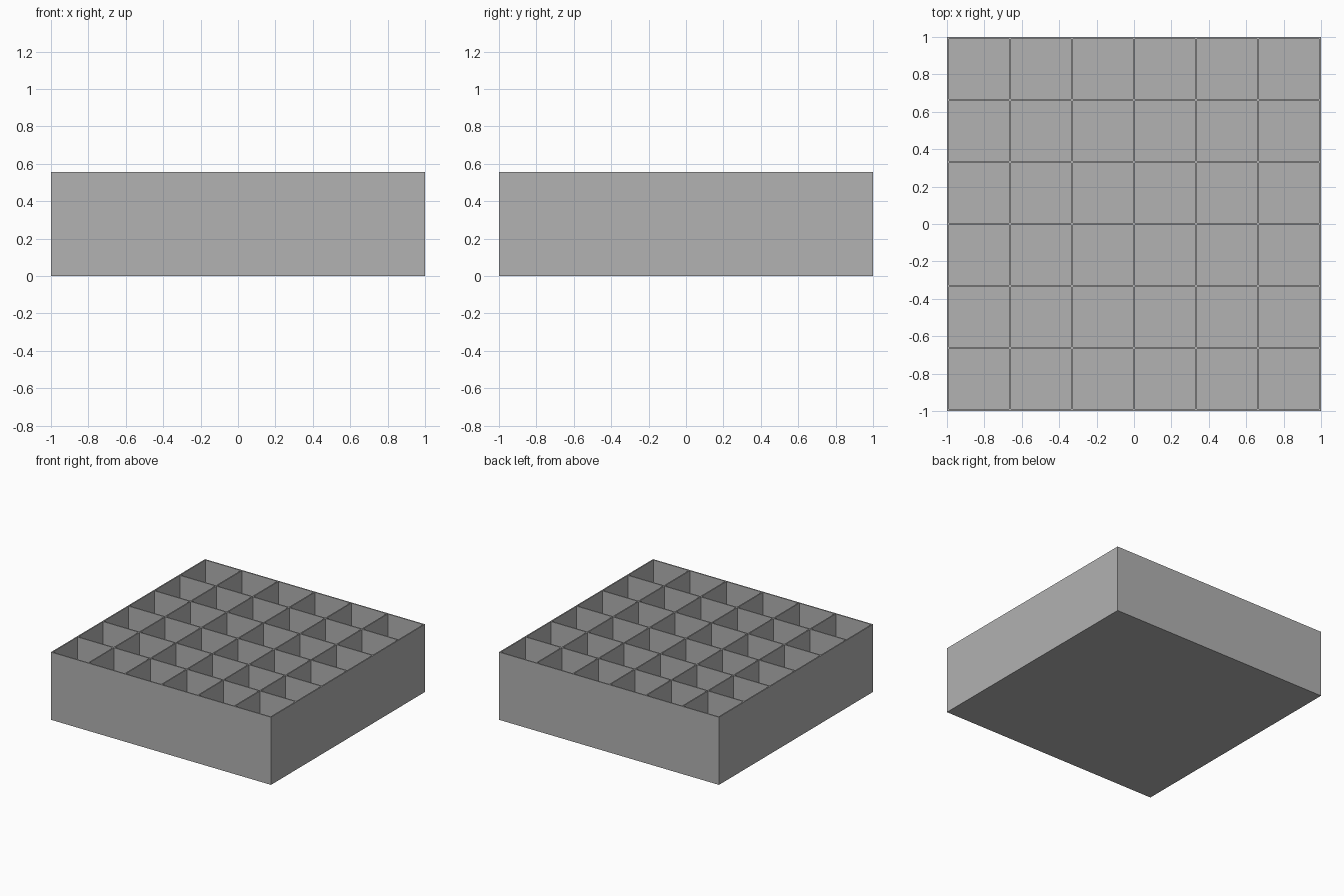
import bpy, bmesh

if "Cube" in bpy.data.objects:
    bpy.data.objects.remove(bpy.data.objects["Cube"])

N = 6            # compartments per side
WALL = 0.01      # wall and floor thickness
HEIGHT = 0.556
pitch = (2 - WALL) / N

# Coordinates where walls start and end along each axis
lines = []
for i in range(N + 1):
    start = -1 + i * pitch
    lines += [start, start + WALL]

bm = bmesh.new()

# Top rim as a sheet of wall strips and compartment openings
rows = [[bm.verts.new((x, y, HEIGHT)) for x in lines] for y in lines]
openings = []
for j in range(len(lines) - 1):
    for i in range(len(lines) - 1):
        face = bm.faces.new((rows[j][i], rows[j][i + 1],
                             rows[j + 1][i + 1], rows[j + 1][i]))
        if i % 2 and j % 2:
            openings.append(face)

# Outer walls and underside
rim = [e for e in bm.edges if e.is_boundary]
ext = bmesh.ops.extrude_edge_only(bm, edges=rim)["geom"]
for v in ext:
    if isinstance(v, bmesh.types.BMVert):
        v.co.z = 0
bmesh.ops.contextual_create(bm, geom=[e for e in ext if isinstance(e, bmesh.types.BMEdge)
                                      and e.is_boundary])

# Compartments sunk down to the floor
ext = bmesh.ops.extrude_face_region(bm, geom=openings)["geom"]
for v in ext:
    if isinstance(v, bmesh.types.BMVert):
        v.co.z = WALL
bmesh.ops.delete(bm, geom=[f for f in openings if f.is_valid], context="FACES_ONLY")

bmesh.ops.recalc_face_normals(bm, faces=bm.faces)
mesh = bpy.data.meshes.new("divided_tray")
bm.to_mesh(mesh)
bm.free()

tray = bpy.data.objects.new("divided_tray", mesh)
bpy.context.collection.objects.link(tray)

gray = bpy.data.materials.new("light gray")
gray.diffuse_color = (0.445, 0.445, 0.445, 1)
gray.use_nodes = True
gray.node_tree.nodes["Principled BSDF"].inputs["Base Color"].default_value = gray.diffuse_color
mesh.materials.append(gray)
